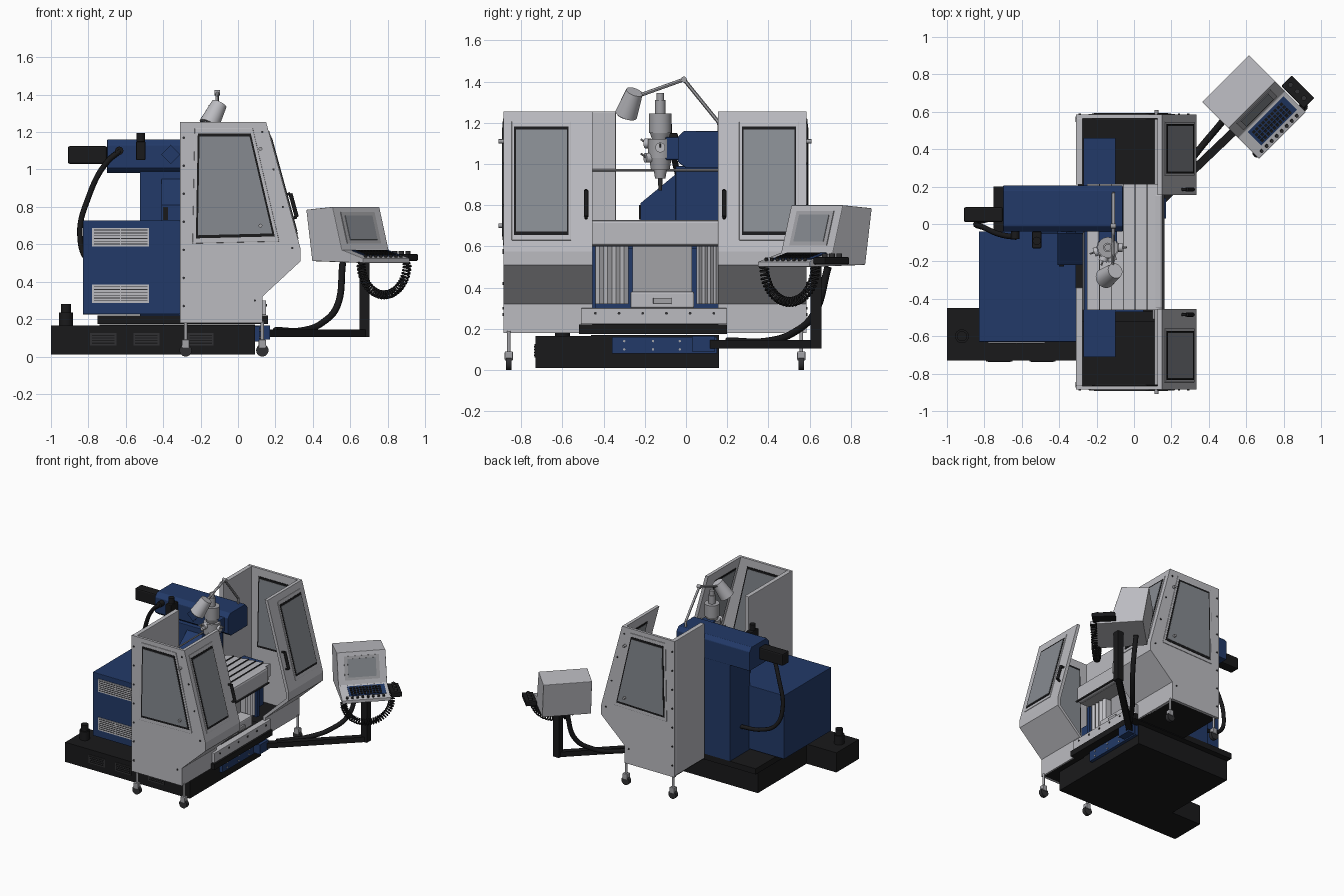
import bpy, bmesh, math
from mathutils import Vector, Matrix

cube = bpy.data.objects.get("Cube")
if cube:
    bpy.data.objects.remove(cube)

def material(name, *rgb):
    m = bpy.data.materials.new(name)
    m.use_nodes = True
    m.diffuse_color = (*rgb, 1)
    m.node_tree.nodes["Principled BSDF"].inputs["Base Color"].default_value = (*rgb, 1)
    return m

LIGHT = material("light grey paint", .5, .5, .53)
STEEL = material("steel", .36, .36, .38)
BLUE = material("machine blue", .016, .042, .14)
BLACK = material("black", .01, .01, .011)
DARK = material("dark grey", .03, .03, .032)
GLASS = material("window grey", .24, .255, .28)

def frame(origin, xdir, ydir, zdir=None):
    x, y = Vector(xdir).normalized(), Vector(ydir).normalized()
    z = Vector(zdir) if zdir else x.cross(y)
    m = Matrix((x, y, z)).transposed().to_4x4()
    m.translation = origin
    return m

XZ = frame((0, 0, 0), (1, 0, 0), (0, 0, 1), (0, 1, 0))
YZ = frame((0, 0, 0), (0, 1, 0), (0, 0, 1))

def finish(name, bm, mat, smooth=False, bevel=0):
    bmesh.ops.recalc_face_normals(bm, faces=bm.faces)
    me = bpy.data.meshes.new(name)
    bm.to_mesh(me)
    bm.free()
    me.materials.append(mat)
    ob = bpy.data.objects.new(name, me)
    bpy.context.collection.objects.link(ob)
    if bevel:
        mod = ob.modifiers.new("bevel", "BEVEL")
        mod.width, mod.segments = bevel, 2
    if smooth:
        bpy.ops.object.select_all(action="DESELECT")
        ob.select_set(True)
        bpy.context.view_layer.objects.active = ob
        bpy.ops.object.shade_smooth_by_angle()
    return ob

def prism(name, pts, d0, d1, mat, m=XZ, bevel=0):
    bm = bmesh.new()
    low, high = ([bm.verts.new(m @ Vector((p, q, d))) for p, q in pts] for d in (d0, d1))
    bm.faces.new(low)
    bm.faces.new(high)
    for i in range(len(pts)):
        j = (i + 1) % len(pts)
        bm.faces.new((low[i], low[j], high[j], high[i]))
    return finish(name, bm, mat, bevel=bevel)

def rect(x0, x1, y0, y1):
    return [(x0, y0), (x1, y0), (x1, y1), (x0, y1)]

def box(name, x0, x1, y0, y1, z0, z1, mat, bevel=0):
    return prism(name, rect(x0, x1, z0, z1), y0, y1, mat, XZ, bevel)

def cyl(name, a, b, r, mat, r2=None, seg=24):
    a, b = Vector(a), Vector(b)
    m = Matrix.Translation((a + b) / 2) @ (b - a).to_track_quat("Z", "Y").to_matrix().to_4x4()
    bm = bmesh.new()
    bmesh.ops.create_cone(bm, cap_ends=True, segments=seg, radius1=r,
                          radius2=r if r2 is None else r2, depth=(b - a).length, matrix=m)
    return finish(name, bm, mat, True)

def tube(name, pts, r, mat, smooth=True):
    cu = bpy.data.curves.new(name, "CURVE")
    cu.dimensions, cu.bevel_depth, cu.bevel_resolution, cu.use_fill_caps = "3D", r, 2, True
    sp = cu.splines.new("BEZIER" if smooth else "POLY")
    points = sp.bezier_points if smooth else sp.points
    points.add(len(pts) - 1)
    for p, co in zip(points, pts):
        p.co = co if smooth else (*co, 1)
        if smooth:
            p.handle_left_type = p.handle_right_type = "AUTO"
    cu.materials.append(mat)
    ob = bpy.data.objects.new(name, cu)
    bpy.context.collection.objects.link(ob)
    bpy.ops.object.select_all(action="DESELECT")
    ob.select_set(True)
    bpy.context.view_layer.objects.active = ob
    bpy.ops.object.convert(target="MESH")

def scaled(pts, grow):
    c = sum((Vector(p) for p in pts), Vector((0, 0))) / len(pts)
    return [tuple(c + (Vector(p) - c) * grow) for p in pts]

def window(name, pts, inner, outer, m):
    # Pane, gasket and raised surround; the pane shows on both sides of the wall
    e = .004 if outer > inner else -.004
    prism(name + "_surround", scaled(pts, 1.13), inner, outer + e, LIGHT, m, .003)
    prism(name + "_gasket", scaled(pts, 1.03), inner - e, outer + 1.6 * e, BLACK, m)
    prism(name + "_pane", scaled(pts, .97), inner - 1.5 * e, outer + 2.2 * e, GLASS, m)

# Two open guard cabins, mirrored about the middle of the table
MID = -.15
nose = [(.15, 1.255), (.335, .575), (.335, .51), (.13, .32), (.13, .18)]
skin = nose + [(.11, .18), (.11, .33), (.31, .52), (.31, .57), (.125, 1.255)]
slope = frame((.335, 0, .575), (0, 1, 0), (-.185, 0, .68))
for side, tag in ((-1, "right"), (1, "left")):
    def Y(off):
        return MID + side * off
    out = Y(.735)
    prism(tag + "_cabin_side", nose + [(-.31, .18), (-.31, 1.255)], Y(.715), out, LIGHT)
    prism(tag + "_cabin_front", skin, Y(.305), Y(.716), LIGHT)
    box(tag + "_cabin_back", -.31, -.275, Y(.19 if side < 0 else .36), Y(.716), .19, 1.255, LIGHT, .004)
    box(tag + "_cabin_floor", -.3, .12, Y(.3), Y(.715), .18, .21, BLACK)
    window(tag + "_side_window", [(-.21, 1.185), (.065, 1.185), (.19, .65), (-.22, .64)], Y(.715), out, XZ)
    window(tag + "_door_window", rect(*sorted((Y(.425), Y(.68))), .09, .62), -.024, 0, slope)
    # Door handle on two standoffs
    n = slope.to_3x3().col[2]
    low, high = (slope @ Vector((Y(.335), t, .025)) for t in (.17, .3))
    cyl(tag + "_door_handle", low, high, .011, BLACK)
    for p in (low, high):
        cyl(tag + "_handle_standoff", p, p - n * .03, .008, BLACK)
    # Rivets and hinges on the side wall
    for i in range(7):
        z = .27 + i * .15
        cyl(tag + "_rivet", (-.29, out, z), (-.29, out + side * .006, z), .007, DARK, seg=10)
    for x, z in ((.15, 1.2), (.21, 1.0), (.26, .8), (.31, .58), (.11, .3)):
        cyl(tag + "_rivet", (x - .02, out, z), (x - .02, out + side * .006, z), .006, DARK, seg=10)
    for z in (.7, 1.11):
        cyl(tag + "_latch", (.12, out, z), (.12, out + side * .025, z), .01, STEEL)
    # Swivelling castors
    for x in (-.28, .13):
        y = Y(.71)
        cyl("castor_stem", (x, y, .08), (x, y, .19), .009, STEEL)
        box("castor_fork", x - .02, x + .02, y - .02, y + .02, .045, .09, STEEL, .005)
        cyl("castor_wheel", (x, y - .014, .033), (x, y + .014, .033), .033, DARK)

# Base, coolant tank and tank pump
box("base", -.74, .09, -.46, .16, .01, .17, BLACK)
box("base_top_plate", -.75, .16, -.52, .2, .175, .22, BLACK)
box("coolant_tank", -1, .09, -.73, -.45, .01, .165, BLACK)
cyl("tank_pump", (-.92, -.6, .16), (-.92, -.6, .235), .037, BLACK)
cyl("tank_pump_cap", (-.92, -.6, .235), (-.92, -.6, .28), .027, BLACK)
for x in (-.79, -.56, -.27):
    box("tank_grille", x, x + .14, -.736, -.73, .06, .125, DARK)
    for i in range(4):
        box("tank_grille_slat", x + .01, x + .13, -.739, -.73, .068 + i * .014, .074 + i * .014, BLACK)
box("base_front_plate", .08, .115, -.36, .15, .08, .16, BLUE)
for y in (-.3, -.16, -.03, .08):
    for z in (.1, .14):
        cyl("base_bolt", (.115, y, z), (.12, y, z), .006, STEEL, seg=8)

# Chip pan and apron between the cabins
box("chip_pan", -.27, .12, -.47, .17, .22, .26, BLACK)
box("front_apron", .1, .15, -.51, .2, .222, .3, LIGHT, .004)
for i in range(6):
    y = -.44 + i * .115
    cyl("apron_bolt", (.15, y, .275), (.155, y, .275), .007, DARK, seg=10)

# Blue bed, saddle and pleated way covers
box("bed", -.27, -.1, -.71, .46, .25, .59, BLUE)
box("saddle", -.1, 0, -.26, .03, .26, .6, STEEL)
box("saddle_chute", -.02, .1, -.27, .04, .3, .38, LIGHT, .008)
box("saddle_foot", .08, .115, -.16, -.07, .32, .35, STEEL, .004)
for y0, y1 in ((-.44, -.28), (.05, .16)):
    n = 8
    ridge = [(y0 + (y1 - y0) * i / n, .03 + .015 * (i % 2)) for i in range(n + 1)]
    prism("way_cover", [(x, y) for y, x in ridge] + [(-.1, y1), (-.1, y0)], .32, .6, LIGHT, Matrix())
for y0 in (-.47, .165):
    box("saddle_cheek", -.1, .05, y0, y0 + .03, .3, .6, BLUE)

# Table with overlapping slats
slats = [(-.25, .63)]
for i in range(6):
    x = -.25 + i * .064
    slats += [(x, .695 + .004 * i), (x + .062, .707 + .004 * i)]
prism("table_slats", slats + [(.134, .63)], -.46, .215, LIGHT)
for i in range(1, 6):
    x = -.252 + i * .064
    box("table_slot", x, x + .005, -.459, .214, .66, .704 + .004 * i, DARK)
box("table_front", .11, .155, -.46, .165, .6, .728, LIGHT, .015)
box("table_body", -.25, .12, -.455, .21, .6, .64, STEEL)
box("table_edge", .15, .163, -.46, .16, .6, .61, DARK)
cyl("guard_rail", (-.27, -.46, .97), (-.27, .17, .97), .006, STEEL, seg=10)

# Electrical cabinet with two vents
box("cabinet", -.83, -.31, -.63, -.04, .225, .728, BLUE, .004)
for z in (.285, .588):
    box("vent_panel", -.78, -.475, -.637, -.63, z, z + .1, LIGHT)
    for i in range(6):
        for x in (-.77, -.625):
            box("vent_slot", x, x + .14, -.639, -.63, z + .011 + i * .015, z + .015 + i * .015, DARK)

# Column, ram and drive motor
box("column", -.525, -.27, -.05, .2, .2, .99, BLUE, .004)
prism("column_brace", [(-.05, .7), (-.22, .7), (-.22, .81), (-.05, .95)], -.41, -.27, BLUE, YZ)
box("column_strip", -.4, -.375, -.228, -.05, .73, .8, BLACK)
ram = [(0, .98), (-.04, 1.01), (-.04, 1.13), (-.01, 1.16), (.18, 1.16), (.205, 1.13), (.205, .98)]
prism("ram", ram, -.7, -.06, BLUE, YZ, .004)
box("ram_motor", -.91, -.7, .01, .09, 1.03, 1.125, BLACK, .01)
diamond = [(-.36, 1.13), (-.41, 1.08), (-.36, 1.03), (-.31, 1.08)]
prism("ram_cover", diamond, -.05, -.04, BLUE)
box("ram_control_box", -.545, -.495, -.13, -.04, 1.05, 1.15, BLACK, .006)
cyl("ram_control_knob", (-.52, -.09, 1.15), (-.52, -.09, 1.195), .022, BLACK)
cyl("hose_fitting", (-.635, -.08, 1.1), (-.635, -.03, 1.1), .022, BLACK)
tube("ram_hose", [(-.63, -.07, 1.1), (-.7, -.06, 1.04), (-.8, -.02, .85), (-.845, 0, .65),
                  (-.8, .02, .51), (-.68, .04, .45), (-.52, .06, .44)], .015, BLACK)

# Milling head
hx, hy = -.14, -.125
for part, z0, z1, r0, r1 in (("motor", 1.15, 1.245, .055, .055), ("neck", 1.12, 1.15, .04, .05),
                             ("gearbox", 1.03, 1.12, .06, .06), ("quill", .97, 1.03, .045, .055),
                             ("spindle", .93, .97, .025, .032), ("tool", .87, .93, .008, .012),
                             ("cap", 1.245, 1.31, .025, .025), ("drawbar", 1.31, 1.345, .018, .018)):
    cyl("head_" + part, (hx, hy, z0), (hx, hy, z1), r0, STEEL if part != "tool" else DARK, r1)
box("head_mount", hx - .05, hx + .05, -.1, -.03, 1.02, 1.13, BLUE, .006)
for a, z in ((0, 1.08), (-70, 1.03), (200, 1.06), (250, 1.1)):
    d = Vector((math.cos(math.radians(a)), math.sin(math.radians(a)), 0))
    c = Vector((hx, hy, z))
    cyl("head_dial", c + d * .05, c + d * .078, .024, LIGHT)
    cyl("head_lever", c + d * .07, c + d * .1 + Vector((0, 0, .02)), .005, STEEL, seg=10)

# Work lamp on a jointed arm
joints = [(-.11, .165, 1.13), (-.11, .16, 1.2), (-.11, -.01, 1.41), (-.115, -.22, 1.335)]
for a, b in zip(joints, joints[1:]):
    cyl("lamp_arm", a, b, .009, STEEL, seg=12)
cyl("lamp_joint", (-.125, -.01, 1.41), (-.095, -.01, 1.41), .014, STEEL)
cyl("lamp_shade", (-.1, -.25, 1.35), (-.155, -.29, 1.24), .042, LIGHT, .055)
cyl("lamp_lens", (-.155, -.29, 1.24), (-.157, -.291, 1.236), .045, GLASS)

# Control arm and its cable
arm = frame((.1, .08, .105), (.575, .55, 0), (0, 0, 1))
prism("arm_beam", rect(0, .79, 0, .04), -.022, .022, BLACK, arm)
box("arm_post", .65, .703, .605, .658, .105, .51, BLACK)
box("arm_bracket", .09, .17, .03, .14, .09, .165, BLUE)
tube("arm_cable", [(.2, .2, .14), (.35, .4, .14), (.45, .52, .18), (.53, .62, .27), (.56, .69, .5)], .018, BLACK)

# Control console, turned toward the operator
A = Vector((.364, .652, 0))
S, U, UP = Vector((1, 1, 0)).normalized(), Vector((1, -1, 0)).normalized(), Vector((0, 0, 1))
con = frame(A, U, UP, S)
W = .355
prism("console_body", [(0, .785), (.045, .51), (.43, .5), (.43, .525), (.27, .57), (.2, .8)], 0, W, LIGHT, con, .004)
face = frame(A + U * .27 + UP * .57, S, U * -.07 + UP * .23)
prism("screen_bezel", rect(.05, .305, .035, .21), -.01, .004, STEEL, face)
prism("screen", rect(.075, .28, .055, .19), -.01, .007, GLASS, face)
desk = frame(A + U * .43 + UP * .525, S, U * -.16 + UP * .045)
prism("key_panel", rect(.06, .33, .045, .15), -.005, .004, BLUE, desk)
for r in range(4):
    for c in range(10):
        x, y = .075 + c * .023, .055 + r * .022
        prism("key", rect(x, x + .017, y, y + .015), 0, .009, BLACK, desk)
for c in range(8):
    x = .04 + c * .038
    cyl("console_button", desk @ Vector((x, .022, 0)), desk @ Vector((x, .022, .014)), .009, DARK, seg=12)
pend = frame(A + U * .324 + S * .4 + UP * .53, S, U)
prism("pendant", rect(-.04, .04, -.085, .085), -.018, .018, BLACK, pend, .006)
for i in range(3):
    p = A + U * (.27 + i * .05) + S * .4
    cyl("pendant_knob", p + UP * .54, p + UP * .565, .014, DARK, seg=16)

# Coiled cord hanging below the desk
coil, turns, steps = [], 30, 300
for i in range(steps + 1):
    t = i / steps
    a = math.pi * t
    out = S * -math.cos(a) - UP * math.sin(a)
    core = A + U * .4 + S * (.19 - .175 * math.cos(a)) + UP * (.5 - .17 * math.sin(a))
    w = 2 * math.pi * turns * t
    coil.append(core + out * (.02 * math.cos(w)) + U * (.02 * math.sin(w)))
tube("coiled_cord", coil, .0055, BLACK, False)
